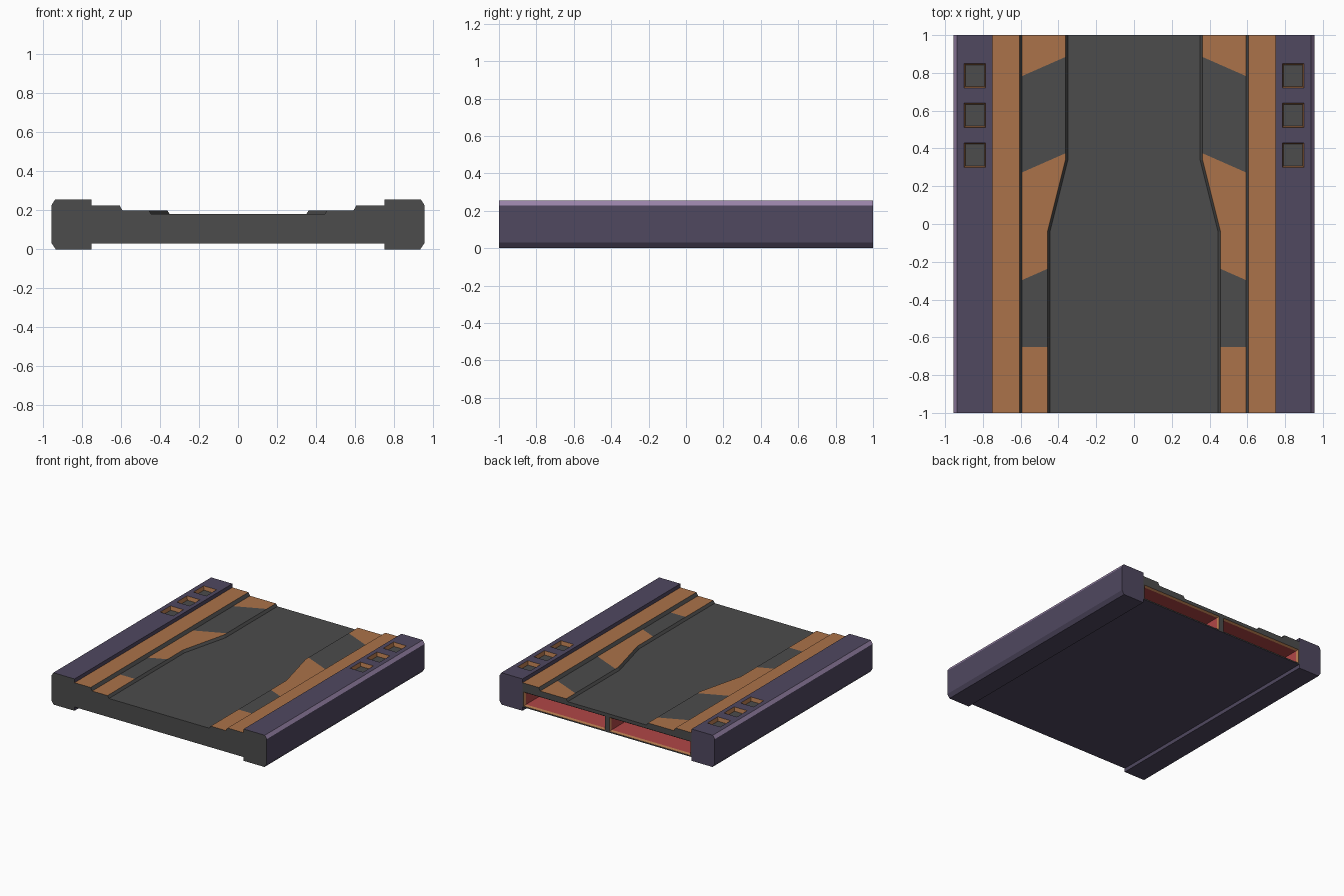
import bpy, bmesh
from mathutils import Vector

if "Cube" in bpy.data.objects:
    bpy.data.objects.remove(bpy.data.objects["Cube"])

# Materials: one per flat colour
COLOURS = {
    "dark_grey": (0.072, 0.072, 0.072),
    "rust_orange": (0.41, 0.171, 0.067),
    "slate_purple": (0.08, 0.065, 0.117),
    "lavender_trim": (0.31, 0.225, 0.39),
    "red_interior": (0.44, 0.062, 0.062),
}
MATS = []
for name, rgb in COLOURS.items():
    m = bpy.data.materials.new(name)
    m.diffuse_color = (*rgb, 1)
    m.use_nodes = True
    m.node_tree.nodes["Principled BSDF"].inputs["Base Color"].default_value = m.diffuse_color
    MATS.append(m)
GREY, ORANGE, PURPLE, LAVENDER, RED = range(5)


def loft(bm, rings, mats, closed=False):
    """Quads between rings of points; mats gives the colour of each profile segment."""
    vs = [[bm.verts.new(p) for p in r] for r in rings]
    n = len(rings[0])
    for a, b in zip(vs, vs[1:]):
        for i in range(n if closed else n - 1):
            j = (i + 1) % n
            bm.faces.new((a[i], a[j], b[j], b[i])).material_index = mats[i]
    return vs


def cap(bm, verts, mat):
    f = bm.faces.new(verts)
    f.material_index = mat
    return f


def finish(bm, name):
    """Write the half mesh to an object and mirror it across x."""
    bmesh.ops.recalc_face_normals(bm, faces=bm.faces)
    me = bpy.data.meshes.new(name)
    bm.to_mesh(me)
    bm.free()
    for m in MATS:
        me.materials.append(m)
    ob = bpy.data.objects.new(name, me)
    bpy.context.collection.objects.link(ob)
    mod = ob.modifiers.new("mirror", 'MIRROR')
    mod.use_clip = True
    mod.merge_threshold = 0.0005


# Side rails: chamfered bar with three square pockets in the top
bm = bmesh.new()
profile = [(0.75, 0), (0.75, 0.255), (0.785, 0.255), (0.90, 0.255),
           (0.938, 0.255), (0.955, 0.228), (0.955, 0.03), (0.935, 0)]
pockets = [(0.30, 0.43), (0.51, 0.64), (0.72, 0.85)]
stations = [-1.0] + [y for p in pockets for y in p] + [1.0]
rings = [[(x, y, z) for x, z in profile] for y in stations]
vs = loft(bm, rings, [PURPLE] * 4 + [LAVENDER] + [PURPLE] * 3, closed=True)
cap(bm, vs[0], GREY)
cap(bm, vs[-1], PURPLE)
bmesh.ops.recalc_face_normals(bm, faces=bm.faces)
holes = []
for f in bm.faces:
    c = f.calc_center_median()
    if c.z > 0.25 and 0.785 < c.x < 0.90 and any(a < c.y < b for a, b in pockets):
        holes.append(f)
walls = bmesh.ops.inset_individual(bm, faces=holes, thickness=0.011, depth=-0.03)
for f in walls["faces"]:
    f.material_index = ORANGE
for f in holes:
    f.material_index = GREY
finish(bm, "side_rails")

# Deck: stepped profile whose sunken middle narrows towards the back
bm = bmesh.new()
rings = []
for y, e in [(-1, 0.445), (-0.04, 0.445), (0.34, 0.35), (1, 0.35)]:
    prof = [(0, 0.18), (e, 0.18), (e + 0.013, 0.20), (0.593, 0.20),
            (0.607, 0.225), (0.75, 0.225), (0.75, 0.03), (0, 0.03)]
    rings.append([(x, y, z) for x, z in prof])
vs = loft(bm, rings, [GREY, GREY, ORANGE, GREY, ORANGE, PURPLE, PURPLE])
cap(bm, vs[0], GREY)


# Slanted colour bands cut into the step
def step_faces():
    return [f for f in bm.faces if all(abs(v.co.z - 0.20) < 1e-4 for v in f.verts)]


bands = [(-0.65, 0.0), (-0.30, 0.44), (0.27, 0.44), (0.78, 0.44)]
for y0, k in bands:
    fs = step_faces()
    geom = fs + list({e for f in fs for e in f.edges}) + list({v for f in fs for v in f.verts})
    bmesh.ops.bisect_plane(bm, geom=geom, dist=1e-5,
                           plane_co=Vector((0.6, y0, 0)), plane_no=Vector((k, 1, 0)))
for f in step_faces():
    c = f.calc_center_median()
    passed = sum(c.y > y0 + k * (0.6 - c.x) for y0, k in bands)
    f.material_index = GREY if passed % 2 else ORANGE

# Back end: slot opening with an orange lip and red tunnel
slots = []
for y, d in [(1, 0), (0.985, 0.01), (0.70, 0.01)]:
    slots.append([(0.02 + d, y, 0.04 + d), (0.02 + d, y, 0.153 - d),
                  (0.74 - d, y, 0.153 - d), (0.74 - d, y, 0.04 + d)])
h = loft(bm, slots[:2], [ORANGE] * 4, closed=True)
t = loft(bm, slots[1:], [RED] * 4, closed=True)
cap(bm, t[1], RED)
b, s = vs[-1], h[0]
cap(bm, [b[7], s[0], s[1], s[2], b[5], b[4], b[3], b[2], b[1], b[0]], GREY)
cap(bm, [b[7], b[6], b[5], s[2], s[3], s[0]], GREY)
bmesh.ops.remove_doubles(bm, verts=bm.verts, dist=1e-4)
finish(bm, "deck")
